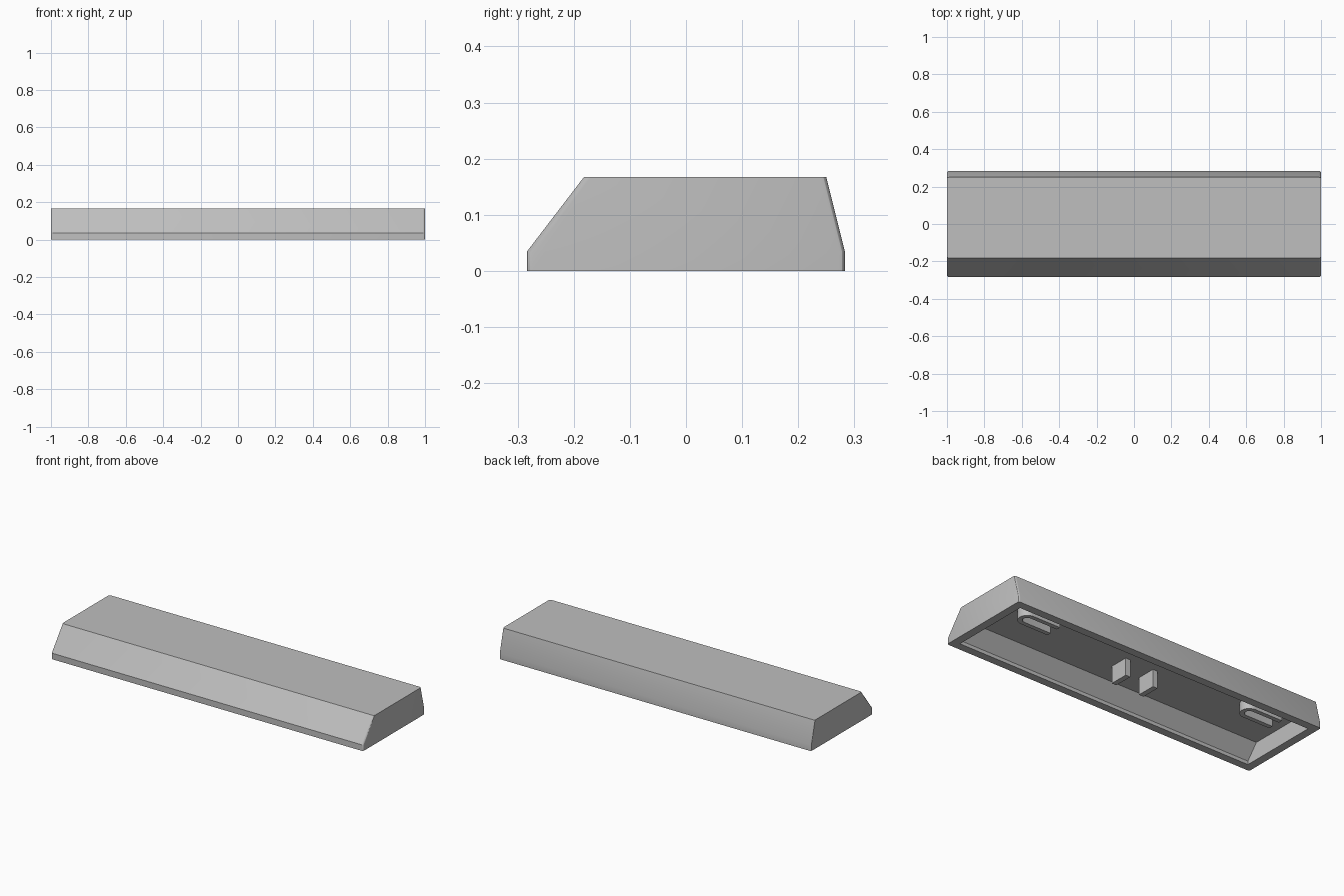
import bpy, bmesh, math

cube = bpy.data.objects.get("Cube")
if cube:
    bpy.data.objects.remove(cube, do_unlink=True)

# One plain grey plastic
grey = bpy.data.materials.new("grey_plastic")
grey.use_nodes = True
colour = (0.52, 0.52, 0.52, 1)
grey.diffuse_color = colour
grey.node_tree.nodes["Principled BSDF"].inputs["Base Color"].default_value = colour


def add_object(name, bm):
    bmesh.ops.recalc_face_normals(bm, faces=bm.faces)
    mesh = bpy.data.meshes.new(name)
    bm.to_mesh(mesh)
    bm.free()
    mesh.materials.append(grey)
    obj = bpy.data.objects.new(name, mesh)
    bpy.context.collection.objects.link(obj)
    return obj


def extrude(name, points, axis, start, end, round_corners=0):
    """Extrude a closed outline along x (points are y, z) or z (points are x, y)."""
    bm = bmesh.new()
    place = (lambda p: (start, *p)) if axis == "x" else (lambda p: (*p, start))
    face = bm.faces.new([bm.verts.new(place(p)) for p in points])
    moved = bmesh.ops.extrude_face_region(bm, geom=[face])["geom"]
    step = (end - start, 0, 0) if axis == "x" else (0, 0, end - start)
    bmesh.ops.translate(bm, vec=step, verts=[v for v in moved if isinstance(v, bmesh.types.BMVert)])
    if round_corners:
        # Soften only the upright corners at the two ends
        ends = [e for e in bm.edges
                if abs(e.verts[0].co.x - e.verts[1].co.x) < 1e-4
                and abs(e.verts[0].co.z - e.verts[1].co.z) > 0.01]
        bmesh.ops.bevel(bm, geom=ends, offset=round_corners, segments=3,
                        profile=0.5, affect="EDGES")
    return add_object(name, bm)


def smooth(obj):
    bpy.ops.object.select_all(action="DESELECT")
    obj.select_set(True)
    bpy.context.view_layer.objects.active = obj
    bpy.ops.object.shade_smooth_by_angle(angle=math.radians(30))


# Hollow cap: sloped outer profile with a matching cavity open below
CEILING = 0.10
outer = [(-0.283, 0), (0.283, 0), (0.283, 0.035), (0.25, 0.167), (-0.182, 0.167), (-0.283, 0.035)]
inner = [(-0.237, -0.05), (0.237, -0.05), (0.237, 0.03), (0.22, CEILING),
         (-0.17, CEILING), (-0.237, 0.02)]
cap = extrude("cap_shell", outer, "x", -1, 1, 0.01)
cavity = extrude("cavity_cutter", inner, "x", -0.953, 0.953)
cavity.hide_render = True
cut = cap.modifiers.new("hollow", "BOOLEAN")
cut.operation = "DIFFERENCE"
cut.solver = "EXACT"
cut.object = cavity
bpy.context.view_layer.objects.active = cap
bpy.ops.object.modifier_apply(modifier=cut.name)
bpy.data.objects.remove(cavity, do_unlink=True)
smooth(cap)

# Two upright blades under the middle
for side, x in (("right", -0.09), ("left", 0.09)):
    blade = [(x - 0.015, -0.05), (x + 0.015, -0.05), (x + 0.015, 0.06), (x - 0.015, 0.06)]
    extrude(side + "_mount_blade", blade, "z", 0.0, CEILING + 0.01)


def arc(radius, x, y, steps=12):
    angles = [math.pi * (i / steps - 0.5) for i in range(steps + 1)]
    return [(x + radius * math.cos(a), y + radius * math.sin(a)) for a in angles]


# U-shaped clip holders near both ends, open towards the right
for side, x in (("right", -0.735), ("left", 0.735)):
    y, tail = 0.105, x - 0.115
    outline = [(tail, y - 0.05)] + arc(0.05, x + 0.06, y) + [(tail, y + 0.05)]
    slot = [(tail, y + 0.025)] + arc(0.025, x + 0.06, y)[::-1] + [(tail, y - 0.025)]
    smooth(extrude(side + "_clip_holder", outline + slot, "z", 0.045, CEILING + 0.01))
